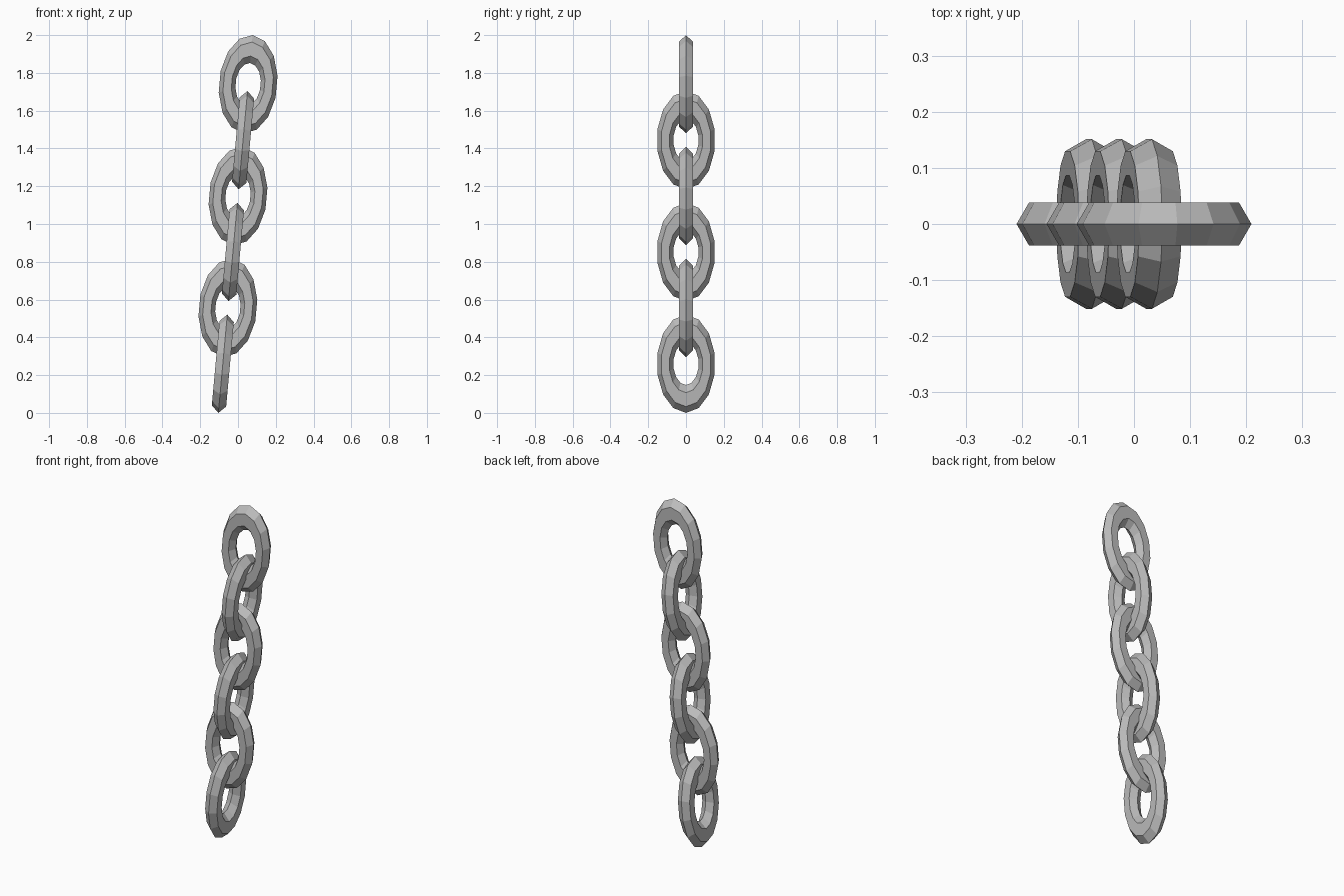
import bpy, bmesh
from math import sin, cos, pi, radians
from mathutils import Matrix

cube = bpy.data.objects.get("Cube")
if cube:
    bpy.data.objects.remove(cube, do_unlink=True)

steel = bpy.data.materials.new("steel_grey")
steel.use_nodes = True
GREY = (0.5, 0.5, 0.5, 1)
steel.diffuse_color = GREY
steel.node_tree.nodes["Principled BSDF"].inputs["Base Color"].default_value = GREY

SEGMENTS, SIDES = 14, 6        # around the link, around the bar
RING, BAR = 0.111, 0.044       # ring radius and bar radius
STRETCH = 1.685                # links are taller than wide
LEAN = radians(5.2)            # the whole chain leans to one side
COUNT, STEP_X, STEP_Z = 6, 0.0268, 0.296


def link_mesh():
    """Oval ring in the xz plane with a hexagonal bar."""
    bm = bmesh.new()
    rings = []
    for i in range(SEGMENTS):
        a = pi / 2 + 2 * pi * i / SEGMENTS
        ring = []
        for j in range(SIDES):
            b = 2 * pi * j / SIDES
            r = RING + BAR * cos(b)
            ring.append(bm.verts.new((r * cos(a), BAR * sin(b), r * sin(a) * STRETCH)))
        rings.append(ring)
    for i in range(SEGMENTS):
        p, q = rings[i], rings[(i + 1) % SEGMENTS]
        for j in range(SIDES):
            k = (j + 1) % SIDES
            bm.faces.new((p[j], p[k], q[k], q[j]))
    bmesh.ops.recalc_face_normals(bm, faces=bm.faces)
    mesh = bpy.data.meshes.new("chain_link")
    bm.to_mesh(mesh)
    bm.free()
    mesh.materials.append(steel)
    return mesh


# Links alternate by a quarter turn up the leaning chain
mesh = link_mesh()
for n in range(COUNT):
    link = bpy.data.objects.new(f"chain_link_{n + 1}", mesh)
    bpy.context.collection.objects.link(link)
    turn = Matrix.Rotation(pi / 2 if n % 2 == 0 else 0, 4, 'Z')
    place = Matrix.Translation(((n - 3) * STEP_X, 0, 0.26 + n * STEP_Z))
    link.matrix_world = place @ Matrix.Rotation(LEAN, 4, 'Y') @ turn
